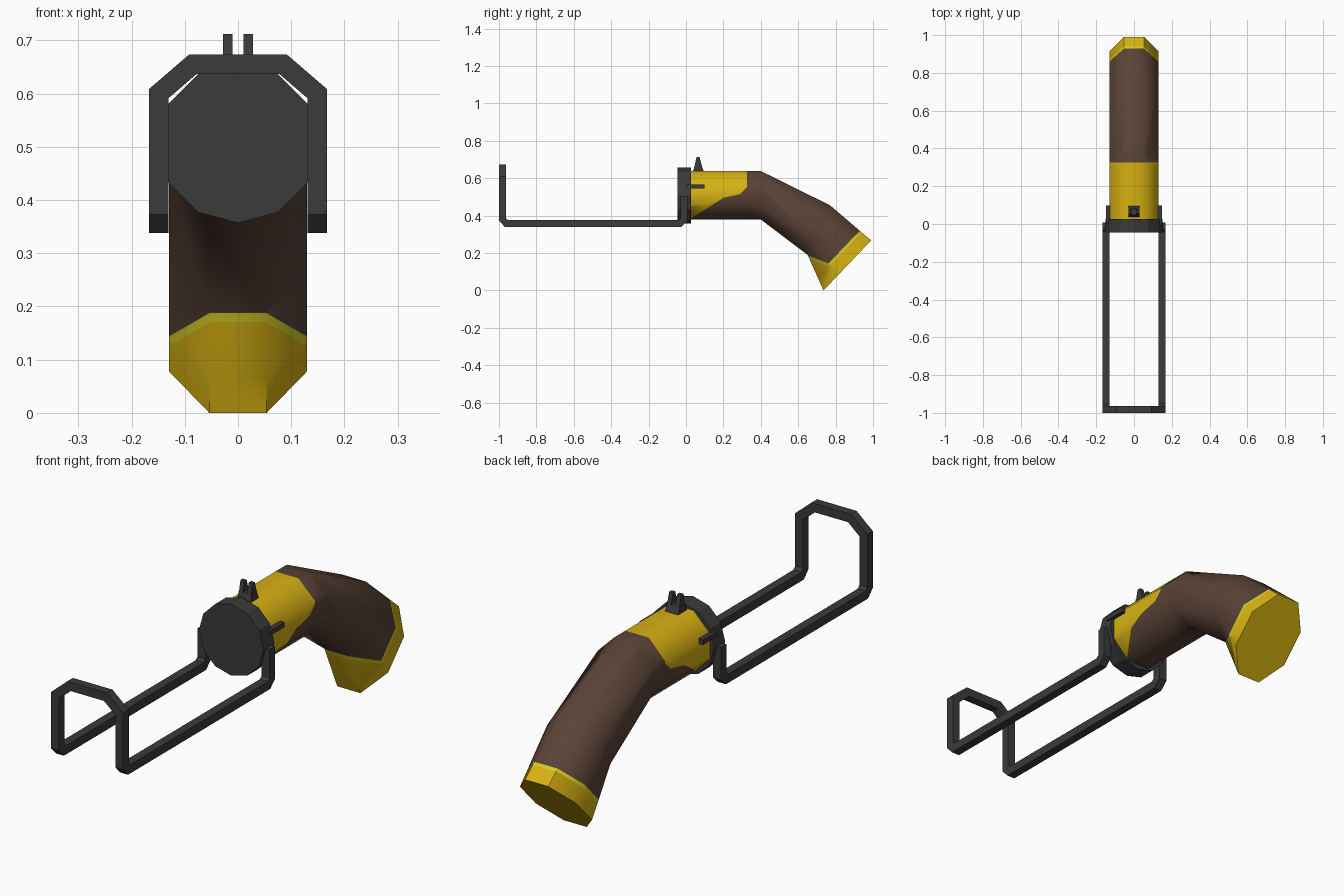
import bpy, bmesh, math
from mathutils import Vector

if "Cube" in bpy.data.objects:
    bpy.data.objects.remove(bpy.data.objects["Cube"])


def material(name, rgb):
    m = bpy.data.materials.new(name)
    m.diffuse_color = (*rgb, 1)
    m.use_nodes = True
    m.node_tree.nodes["Principled BSDF"].inputs["Base Color"].default_value = m.diffuse_color
    return m


BROWN = material("brown wood", (0.102, 0.056, 0.038))
YELLOW = material("yellow metal", (0.68, 0.44, 0.006))
TRIM = material("light yellow trim", (0.68, 0.62, 0.02))
DARK = material("dark metal", (0.043, 0.043, 0.043))


def finish(bm, name, mats, smooth=None):
    bmesh.ops.recalc_face_normals(bm, faces=bm.faces[:])
    me = bpy.data.meshes.new(name)
    bm.to_mesh(me)
    bm.free()
    ob = bpy.data.objects.new(name, me)
    bpy.context.collection.objects.link(ob)
    for m in mats:
        me.materials.append(m)
    if smooth:
        bpy.ops.object.select_all(action='DESELECT')
        ob.select_set(True)
        bpy.context.view_layer.objects.active = ob
        bpy.ops.object.shade_smooth_by_angle(angle=math.radians(smooth))
    return ob


def loft(rings):
    """Skin a list of equal point rings and cap both ends."""
    bm = bmesh.new()
    vs = [[bm.verts.new(p) for p in r] for r in rings]
    n = len(vs[0])
    for a, b in zip(vs, vs[1:]):
        for i in range(n):
            j = (i + 1) % n
            bm.faces.new((a[i], a[j], b[j], b[i]))
    bm.faces.new(vs[0])
    bm.faces.new(vs[-1])
    return bm


def octagon(top, bottom):
    """Octagon section, 0.26 wide, between a top and a bottom (y, z) point."""
    t, b = Vector((0, *top)), Vector((0, *bottom))
    c, v, k = (t + b) / 2, (t - b) / 2, math.cos(math.pi / 8)
    pts = []
    for i in range(8):
        a = math.pi / 8 + i * math.pi / 4
        pts.append(c + v * (math.sin(a) / k) + Vector((0.13 * math.cos(a) / k, 0, 0)))
    return pts


def cut(bm, p, q, lo, hi):
    """Cut faces centred between y=lo and y=hi along the line p-q of the side view."""
    faces = [f for f in bm.faces if lo < f.calc_center_median().y < hi]
    geom = set(faces)
    for f in faces:
        geom.update(f.edges)
        geom.update(f.verts)
    bmesh.ops.bisect_plane(bm, geom=list(geom), dist=1e-5, plane_co=(0, *p),
                           plane_no=(0, -(q[1] - p[1]), q[0] - p[0]))


# Grip: bent octagonal tube with a flared butt
bm = loft([octagon((0.0, 0.638), (0.0, 0.379)),
           octagon((0.40, 0.638), (0.40, 0.379)),
           octagon((0.77, 0.455), (0.65, 0.19)),
           octagon((0.99, 0.267), (0.735, 0.0))])
# Yellow front sleeve outline and butt band outline
sleeve = [(0.0, 0.37), (0.05, 0.40), (0.20, 0.495), (0.29, 0.515), (0.325, 0.55), (0.325, 0.64)]
for p, q in zip(sleeve, sleeve[1:]):
    cut(bm, p, q, 0.01, 0.40)
end_dir = Vector((0.255, 0.267)).normalized()
end_no = Vector((end_dir.y, -end_dir.x))
end_pt = Vector((0.735, 0.0))
heel_a, heel_b = Vector((0.652, 0.187)), Vector((0.775, 0.14))
shift = Vector((0, 0.014))
for off in (0.067, 0.08):
    p = end_pt - end_no * off
    cut(bm, p, p + end_dir, 0.66, 0.99)
for s in (shift * 0, shift):
    cut(bm, heel_a - s, heel_b - s, 0.66, 0.99)
for f in bm.faces:
    c = f.calc_center_median()
    y, z = c.y, c.z
    if y < 0.325:
        for p, q in zip(sleeve, sleeve[1:5]):
            if p[0] <= y < q[0]:
                f.material_index = int(z > p[1] + (q[1] - p[1]) * (y - p[0]) / (q[0] - p[0]))
    elif y > 0.65:
        d = (Vector((y, z)) - end_pt).dot(end_no)
        heel = heel_a.y + (heel_b.y - heel_a.y) * (y - heel_a.x) / (heel_b.x - heel_a.x) - z
        if d > -0.067 or heel > shift.y:
            f.material_index = 1
        elif d > -0.08 or heel > 0:
            f.material_index = 2
finish(bm, "grip", [BROWN, YELLOW, TRIM], 50)

# Front cap: twelve-sided disc
finish(loft([[(0.15 * math.cos(i * math.pi / 6), y, 0.507 + 0.15 * math.sin(i * math.pi / 6))
              for i in range(12)] for y in (-0.045, 0.027)]), "front_cap", [DARK])

# Wire frame: square bar swept along a mirrored path
half = [(0.149, -0.011, 0.505), (0.149, -0.011, 0.378), (0.149, -0.033, 0.357),
        (0.149, -0.96, 0.357), (0.149, -0.9815, 0.38), (0.149, -0.9815, 0.60),
        (0.085, -0.9815, 0.655)]
path = [Vector(p) for p in half] + [Vector((-x, y, z)) for x, y, z in reversed(half)]
h = 0.0185
ring = [path[0] + Vector((a * h, b * h, 0)) for a, b in ((1, 1), (-1, 1), (-1, -1), (1, -1))]
rings = [ring]
for i in range(1, len(path)):
    d = (path[i] - path[i - 1]).normalized()
    nxt = (path[i + 1] - path[i]).normalized() if i + 1 < len(path) else d
    n = d + nxt
    ring = [p + d * ((path[i] - p).dot(n) / d.dot(n)) for p in ring]
    rings.append(ring)
finish(loft(rings), "wire_frame", [DARK])


def wedge(name, x0, x1, profile):
    """Extrude a side profile of (y, z) points between two x positions."""
    finish(loft([[(x, y, z) for y, z in profile] for x in (x0, x1)]), name, [DARK])


# Rear sight base and two prongs
wedge("sight_base", -0.03, 0.03, [(0.035, 0.63), (0.098, 0.63), (0.083, 0.668), (0.047, 0.668)])
for s, side in ((1, "right"), (-1, "left")):
    wedge("sight_prong_" + side, s * 0.01, s * 0.028,
          [(0.045, 0.66), (0.087, 0.66), (0.072, 0.712), (0.056, 0.712)])
    # Side peg
    wedge("side_peg_" + side, s * 0.12, s * 0.147,
          [(0.0, 0.545), (0.098, 0.545), (0.098, 0.566), (0.0, 0.566)])
